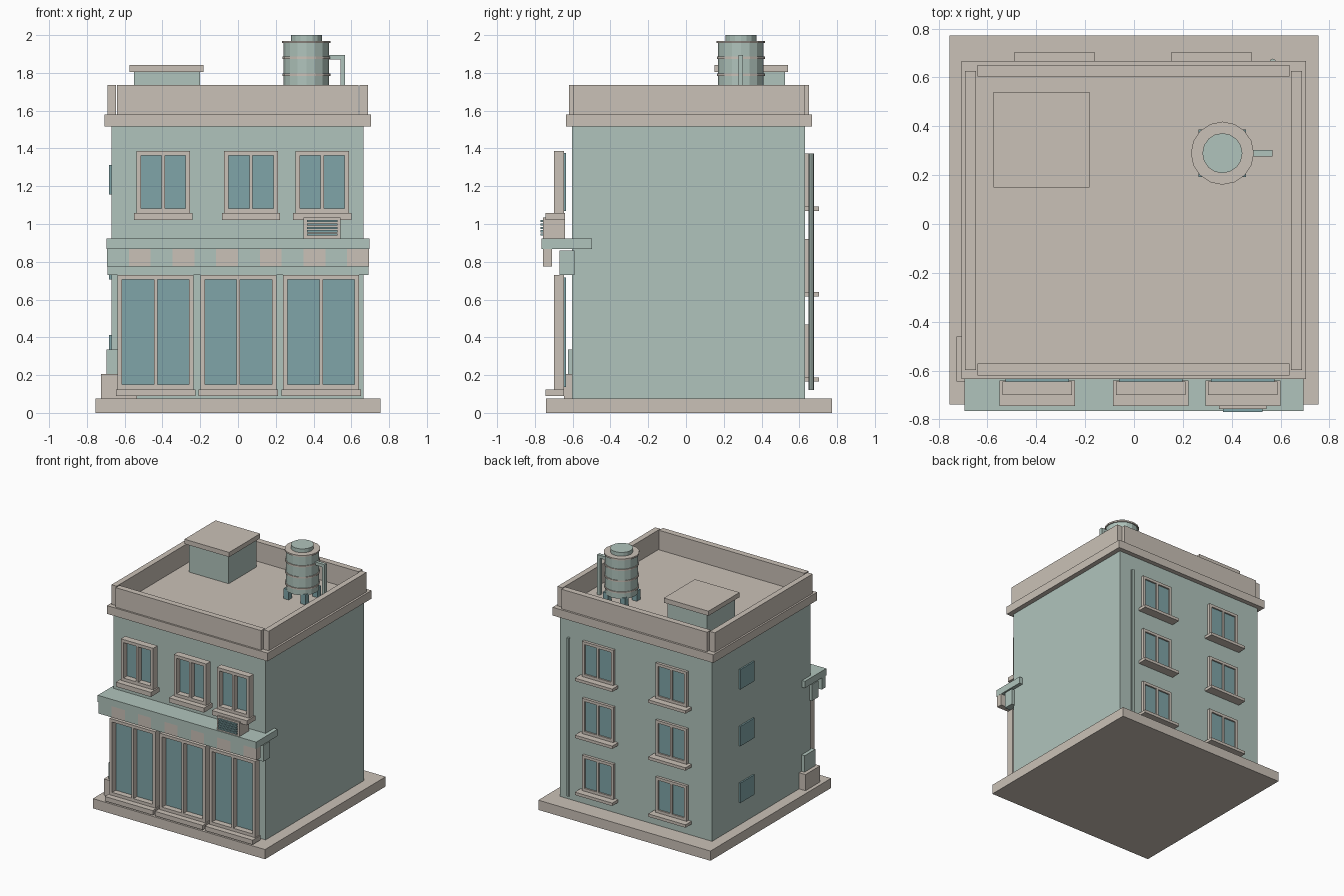
import bpy, math

if "Cube" in bpy.data.objects:
    bpy.data.objects.remove(bpy.data.objects["Cube"])

def material(name, r, g, b):
    lin = [((c / 255 + 0.055) / 1.055) ** 2.4 for c in (r, g, b)]
    m = bpy.data.materials.new(name)
    m.diffuse_color = (*lin, 1)
    m.use_nodes = True
    m.node_tree.nodes["Principled BSDF"].inputs["Base Color"].default_value = m.diffuse_color
    return m

GREEN = material("pale_green_wall", 176, 196, 188)
BEIGE = material("warm_beige_trim", 202, 193, 183)
TEAL = material("teal_glass", 128, 165, 168)

def box(name, x0, x1, y0, y1, z0, z1, mat):
    bpy.ops.mesh.primitive_cube_add(size=1, location=((x0 + x1) / 2, (y0 + y1) / 2, (z0 + z1) / 2))
    ob = bpy.context.object
    ob.name = name
    ob.scale = (x1 - x0, y1 - y0, z1 - z0)
    bpy.ops.object.transform_apply(location=False, rotation=False, scale=True)
    ob.data.materials.append(mat)
    return ob

def cyl(name, x, y, z0, z1, r, mat, sides=16):
    bpy.ops.mesh.primitive_cylinder_add(vertices=sides, radius=r, depth=z1 - z0,
                                        location=(x, y, (z0 + z1) / 2))
    ob = bpy.context.object
    ob.name = name
    ob.data.materials.append(mat)
    return ob

def window(name, cx, w, z0, z1, yf, yb, g0, g1, t, sill_w, sill_y0, sill_y1, sill_h):
    """Framed two-pane window: frame between yf and yb, glass between g0 and g1."""
    h = w / 2
    for s, tag in ((-1, "left"), (1, "right")):
        a, b = sorted((cx + s * h, cx + s * (h - t)))
        box(f"{name}_jamb_{tag}", a, b, yf, yb, z0, z1, BEIGE)
    box(f"{name}_header", cx - h + t, cx + h - t, yf, yb, z1 - t, z1, BEIGE)
    box(f"{name}_bottom_rail", cx - h + t, cx + h - t, yf, yb, z0, z0 + t, BEIGE)
    box(f"{name}_mullion", cx - 0.009, cx + 0.009, yf, yb, z0 + t, z1 - t, BEIGE)
    box(f"{name}_glass", cx - h + t / 2, cx + h - t / 2, g0, g1, z0 + t / 2, z1 - t / 2, TEAL)
    box(f"{name}_sill", cx - sill_w / 2, cx + sill_w / 2, sill_y0, sill_y1, z0 - sill_h, z0, BEIGE)

# Base, body and cornice
box("base_slab", -0.755, 0.755, -0.74, 0.772, 0, 0.077, BEIGE)
box("building_body", -0.67, 0.665, -0.604, 0.63, 0.077, 1.515, GREEN)
box("roof_cornice", -0.706, 0.704, -0.634, 0.667, 1.515, 1.58, BEIGE)

# Parapet walls
box("parapet_front", -0.64, 0.637, -0.62, -0.572, 1.58, 1.735, BEIGE)
box("parapet_back", -0.64, 0.637, 0.603, 0.651, 1.58, 1.735, BEIGE)
box("parapet_left", -0.692, -0.647, -0.597, 0.627, 1.58, 1.735, BEIGE)
box("parapet_right", 0.643, 0.688, -0.597, 0.627, 1.58, 1.735, BEIGE)

# Roof access box
box("roof_hatch_box", -0.55, -0.202, 0.172, 0.523, 1.58, 1.805, GREEN)
box("roof_hatch_lid", -0.575, -0.183, 0.15, 0.54, 1.805, 1.842, BEIGE)

# Water tank on legs with hoops and outlet pipe
TX, TY = 0.362, 0.29
for sx in (-1, 1):
    for sy in (-1, 1):
        x, y = TX + sx * 0.075, TY + sy * 0.075
        box("tank_leg", x - 0.022, x + 0.022, y - 0.022, y + 0.022, 1.58, 1.66, TEAL)
cyl("tank_body", TX, TY, 1.65, 1.962, 0.121, GREEN)
for z in (1.70, 1.79, 1.88):
    cyl("tank_hoop", TX, TY, z - 0.006, z + 0.006, 0.127, BEIGE)
cyl("tank_rim", TX, TY, 1.958, 1.97, 0.129, BEIGE)
cyl("tank_cap", TX, TY, 1.97, 2.0, 0.082, GREEN)
box("tank_pipe_arm", TX + 0.11, 0.567, TY - 0.013, TY + 0.013, 1.872, 1.896, GREEN)
box("tank_pipe_drop", 0.543, 0.567, TY - 0.013, TY + 0.013, 1.58, 1.872, GREEN)

# Shop windows
for i, cx in enumerate((-0.436, 0.002, 0.440)):
    window(f"shop_window_{i + 1}", cx, 0.402, 0.125, 0.73, -0.70, -0.645, -0.655, -0.635,
           0.024, 0.42, -0.745, -0.645, 0.036)

# Upper front windows
for i, cx in enumerate((-0.396, 0.069, 0.446)):
    window(f"front_window_{i + 1}", cx, 0.284, 1.058, 1.387, -0.70, -0.645, -0.655, -0.635,
           0.024, 0.308, -0.745, -0.64, 0.036)

# Back windows
for row, z in enumerate((0.188, 0.64, 1.092)):
    for col, cx in enumerate((-0.325, 0.318)):
        window(f"back_window_{row + 1}_{col + 1}", cx, 0.275, z, z + 0.28, 0.63, 0.652, 0.62, 0.64,
               0.022, 0.328, 0.63, 0.704, 0.023)

# Small left side windows
for i, z in enumerate((0.255, 0.705, 1.155)):
    box(f"side_window_{i + 1}", -0.682, -0.665, 0.115, 0.29, z, z + 0.157, TEAL)

# Awning: roof slab, striped valance and beam behind
box("awning_slab", -0.695, 0.695, -0.765, -0.497, 0.868, 0.922, GREEN)
STRIPE = 1.388 / 12
for i in range(12):
    x = -0.694 + i * STRIPE
    box(f"valance_stripe_{i + 1}", x, x + STRIPE, -0.757, -0.71, 0.775, 0.868, BEIGE if i % 2 else GREEN)
box("shop_beam", -0.692, 0.692, -0.67, -0.59, 0.73, 0.86, GREEN)

# Air conditioner with grille slats
box("air_conditioner", 0.348, 0.543, -0.757, -0.64, 0.922, 1.035, BEIGE)
for i in range(5):
    z = 0.938 + i * 0.018
    box("air_conditioner_slat", 0.364, 0.527, -0.77, -0.755, z, z + 0.011, TEAL)

# Planter at the left front corner
box("planter_pot", -0.726, -0.536, -0.645, -0.46, 0.077, 0.205, BEIGE)
box("planter_shrub", -0.697, -0.565, -0.625, -0.49, 0.205, 0.335, GREEN)

# Drainpipe on the back wall
cyl("drainpipe", 0.568, 0.663, 0.12, 1.372, 0.014, GREEN, 8)
